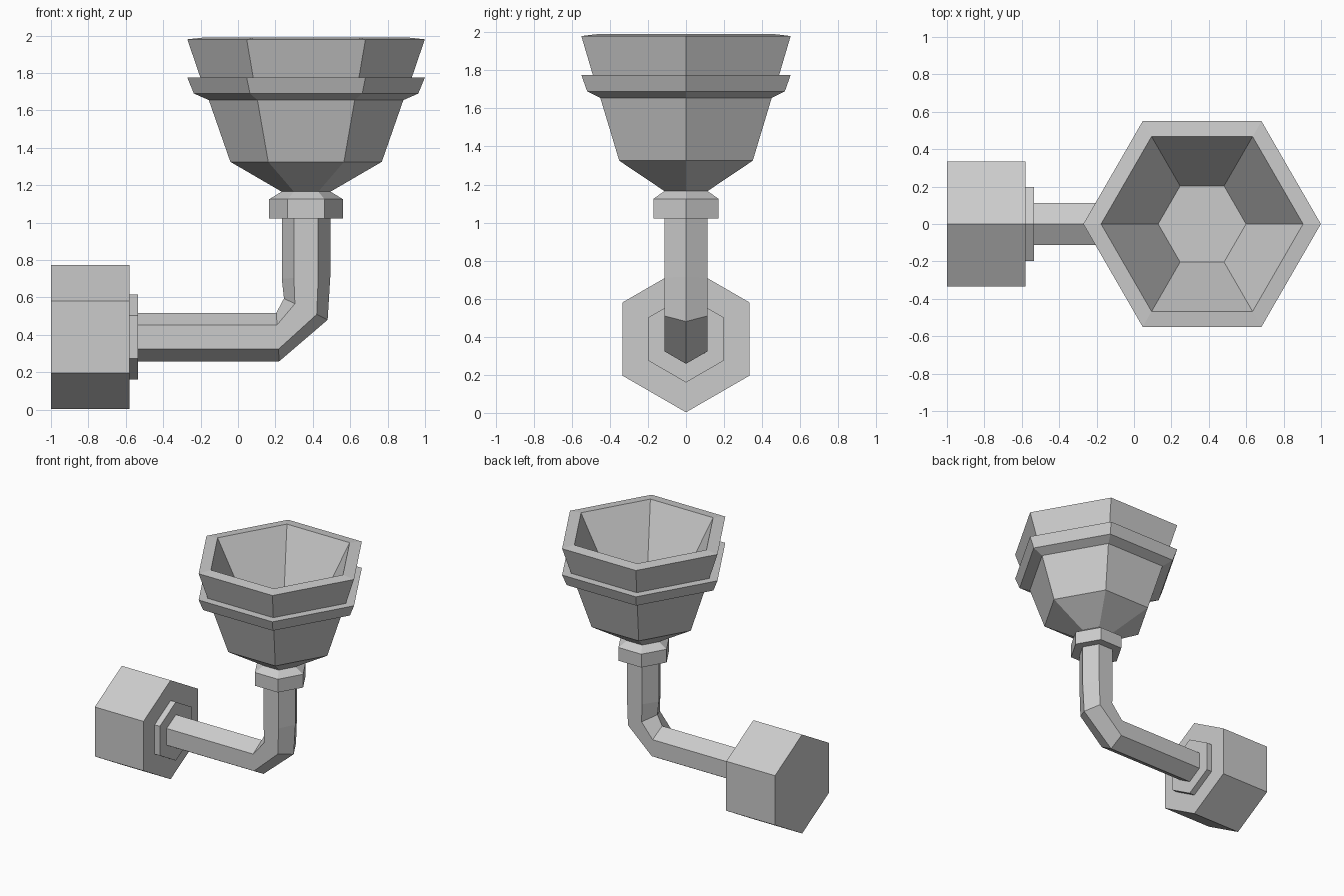
import bpy, bmesh, math
from mathutils import Vector

if "Cube" in bpy.data.objects:
    bpy.data.objects.remove(bpy.data.objects["Cube"])

SIDES = 6
CUP_X = 0.364    # vertical axis of cup and pipe
PIPE_Z = 0.388   # height of horizontal axis
Y = Vector((0, 1, 0))


def hex_ring(center, direction, radius):
    """Hexagon of points; one corner lies along direction, plane contains y."""
    d = Vector(direction).normalized()
    c = Vector(center)
    return [c + radius * (d * math.cos(a) + Y * math.sin(a))
            for a in (2 * math.pi * i / SIDES for i in range(SIDES))]


def loft(name, rings):
    """Skin consecutive rings with flat quads and cap both ends."""
    bm = bmesh.new()
    loops = [[bm.verts.new(p) for p in ring] for ring in rings]
    for a, b in zip(loops, loops[1:]):
        for i in range(SIDES):
            j = (i + 1) % SIDES
            bm.faces.new((a[i], a[j], b[j], b[i]))
    bm.faces.new(loops[0])
    bm.faces.new(loops[-1])
    bmesh.ops.recalc_face_normals(bm, faces=bm.faces)
    mesh = bpy.data.meshes.new(name)
    bm.to_mesh(mesh)
    bm.free()
    obj = bpy.data.objects.new(name, mesh)
    bpy.context.collection.objects.link(obj)
    return obj


def upright(name, profile):
    """Hexagonal turned part on the cup axis from (radius, z) pairs."""
    return loft(name, [hex_ring((CUP_X, 0, z), (1, 0, 0), r) for r, z in profile])


def sideways(name, profile):
    """Hexagonal turned part on the horizontal axis from (radius, x) pairs."""
    return loft(name, [hex_ring((x, 0, PIPE_Z), (0, 0, 1), r) for r, x in profile])


# Cup: outer wall with stepped collar, thick rim and hollow interior
upright("cup", [
    (0.13, 1.165), (0.405, 1.325), (0.52, 1.655), (0.60, 1.69),
    (0.635, 1.775), (0.565, 1.775), (0.635, 1.98), (0.54, 1.99),
    (0.235, 1.43)])

# Chamfered collar below the cup
upright("neck_collar", [(0.197, 1.022), (0.197, 1.125), (0.13, 1.166)])

# Wall block and its small flange
sideways("wall_block", [(0.385, -1.0), (0.385, -0.58)])
sideways("flange", [(0.228, -0.585), (0.228, -0.535)])

# Bent pipe: opposite corners (inner, outer) of each section in the xz plane
sections = [
    ((-0.56, 0.518), (-0.56, 0.258)),
    ((0.205, 0.518), (0.22, 0.258)),
    ((0.245, 0.595), (0.48, 0.48)),
    ((0.234, 0.70), (0.494, 0.715)),
    ((0.234, 1.04), (0.494, 1.04))]
rings = []
for (xi, zi), (xo, zo) in sections:
    inner, outer = Vector((xi, 0, zi)), Vector((xo, 0, zo))
    rings.append(hex_ring((inner + outer) / 2, outer - inner, 0.13))
loft("bent_pipe", rings)
